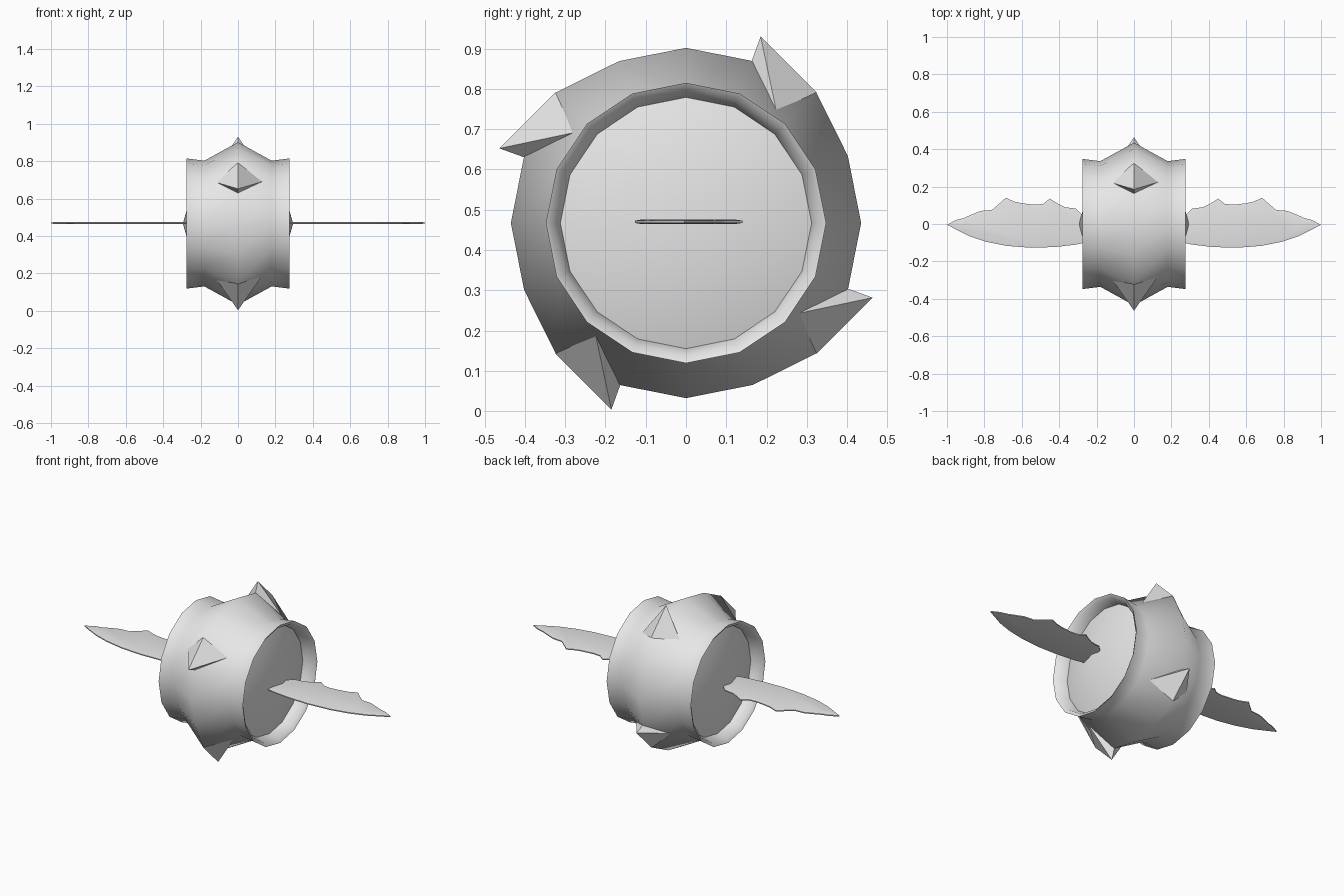
import bpy, bmesh, math

if "Cube" in bpy.data.objects:
    bpy.data.objects.remove(bpy.data.objects["Cube"])

CZ = 0.467
grey = bpy.data.materials.new("light_grey")
grey.diffuse_color = (0.8, 0.8, 0.8, 1)
grey.use_nodes = True
grey.node_tree.nodes["Principled BSDF"].inputs["Base Color"].default_value = grey.diffuse_color


def ring_point(x, r, deg):
    a = math.radians(deg)
    return (x, r * math.sin(a), CZ + r * math.cos(a))


def make(name, verts, faces, angle):
    me = bpy.data.meshes.new(name)
    me.from_pydata(verts, [], faces)
    bm = bmesh.new()
    bm.from_mesh(me)
    bmesh.ops.recalc_face_normals(bm, faces=bm.faces)
    bm.to_mesh(me)
    bm.free()
    me.materials.append(grey)
    ob = bpy.data.objects.new(name, me)
    bpy.context.collection.objects.link(ob)
    bpy.ops.object.select_all(action='DESELECT')
    ob.select_set(True)
    bpy.context.view_layer.objects.active = ob
    bpy.ops.object.shade_smooth_by_angle(angle=math.radians(angle))
    return ob


# Drum body: 16-sided lathe around x, dished ends with a shallow central cone
N = 16
half = [(0.205, 0.312), (0.262, 0.328), (0.275, 0.348), (0.18, 0.336)]
profile = [(-x, r) for x, r in half] + [(0, 0.435)] + half[::-1]
verts, faces = [], []
for x, r in profile:
    for i in range(N):
        # the middle ring swells at the four diagonals
        rr = 0.458 if x == 0 and i % 4 == 2 else r
        verts.append(ring_point(x, rr, i * 360 / N))
for j in range(len(profile) - 1):
    for i in range(N):
        k = (i + 1) % N
        faces.append((j * N + i, j * N + k, (j + 1) * N + k, (j + 1) * N + i))
last = (len(profile) - 1) * N
verts += [(-0.295, 0, CZ), (0.295, 0, CZ)]
for i in range(N):
    k = (i + 1) % N
    faces.append((i, k, len(verts) - 2))
    faces.append((last + i, last + k, len(verts) - 1))
make("drum_body", verts, faces, 85)

# Four swept arrowhead spikes around the drum
for n in range(4):
    a = 21.8 + 90 * n
    pts = [ring_point(0, 0.499, a), ring_point(0, 0.43, a + 0.3),
           ring_point(-0.13, 0.358, a + 17), ring_point(0.13, 0.358, a + 17),
           ring_point(0, 0.459, a + 23.2), ring_point(0, 0.36, a + 17)]
    make(f"spike_{n + 1}", pts,
         [(0, 2, 4), (0, 4, 3), (0, 1, 2), (0, 3, 1), (1, 5, 2), (1, 3, 5),
          (2, 5, 4), (3, 4, 5)], 50)

# Thin scalloped side blades, mirrored left and right
outline = [(0.22, 0.03), (0.28, 0.05), (0.31, 0.082), (0.37, 0.09), (0.41, 0.11),
           (0.45, 0.136), (0.485, 0.108), (0.53, 0.103), (0.60, 0.111),
           (0.64, 0.12), (0.685, 0.14), (0.73, 0.10), (0.76, 0.075),
           (0.82, 0.07), (0.87, 0.05), (0.91, 0.032), (0.95, 0.022),
           (1.0, -0.004), (0.95, -0.03), (0.88, -0.065), (0.79, -0.095),
           (0.68, -0.117), (0.55, -0.127), (0.42, -0.123), (0.31, -0.11),
           (0.22, -0.09)]
M = len(outline)
for side, s in (("left", -1), ("right", 1)):
    verts = []
    # thin rim loops and slightly thicker inset loops
    for z, f in ((0.006, 0.85), (0.003, 1), (-0.003, 1), (-0.006, 0.85)):
        for x, y in outline:
            verts.append((s * (0.58 + (x - 0.58) * (f + 1) / 2), y * f, CZ + 0.003 + z))
    faces = [tuple(range(M)), tuple(range(3 * M, 4 * M))]
    for j in range(3):
        for i in range(M):
            k = (i + 1) % M
            faces.append((j * M + i, j * M + k, (j + 1) * M + k, (j + 1) * M + i))
    make(f"{side}_blade", verts, faces, 40)
